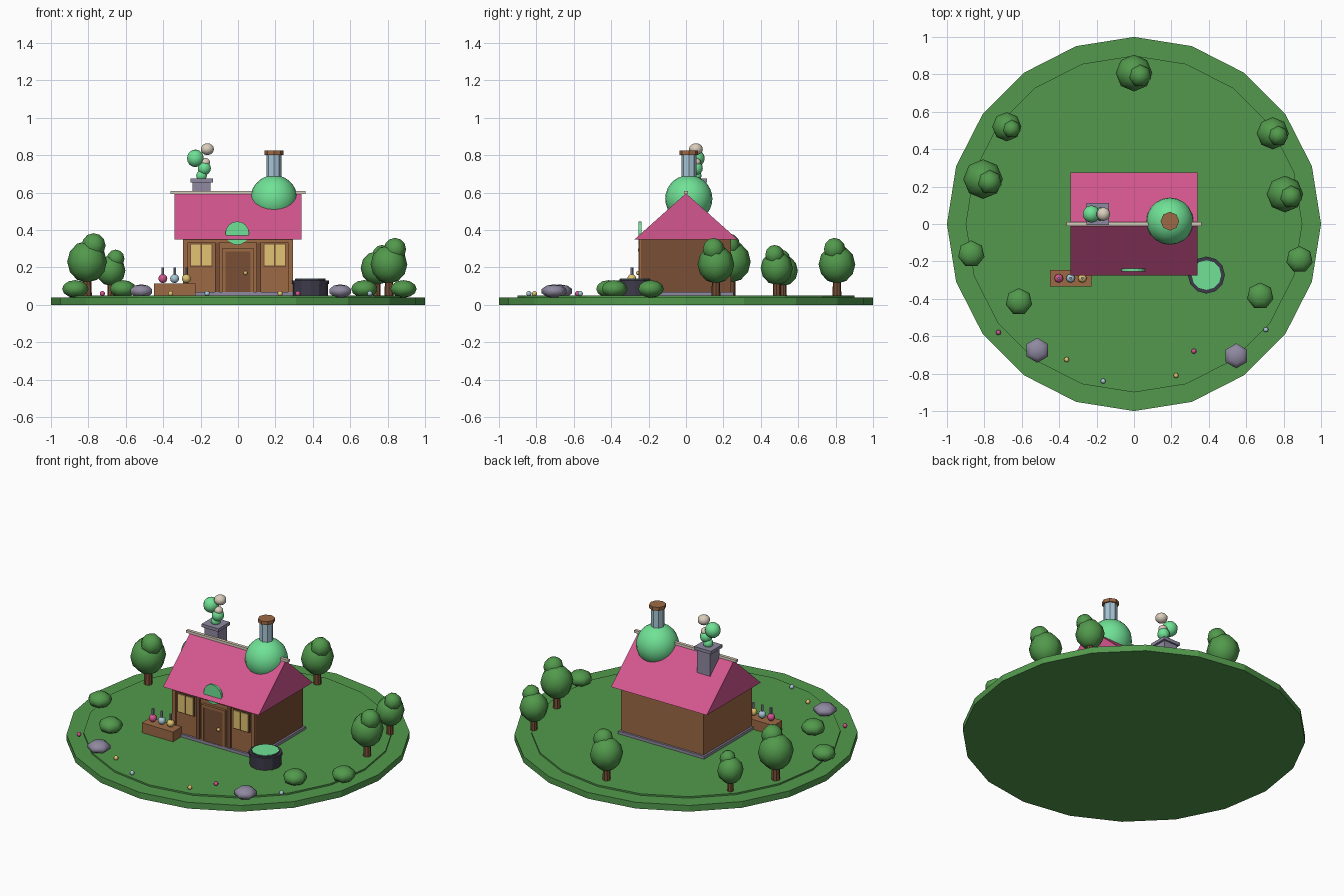
import bpy, bmesh
from math import pi
from mathutils import Matrix, Vector

cube = bpy.data.objects.get("Cube")
if cube:
    bpy.data.objects.remove(cube)


def material(name, rgb):
    """Flat material from 0-255 display values."""
    lin = [((c / 255 + 0.055) / 1.055) ** 2.4 for c in rgb]
    m = bpy.data.materials.new(name)
    m.use_nodes = True
    m.diffuse_color = (*lin, 1)
    m.node_tree.nodes["Principled BSDF"].inputs["Base Color"].default_value = (*lin, 1)
    return m


grass = material("grass green", (82, 153, 76))
slime = material("potion green", (112, 226, 150))
pink = material("roof pink", (212, 86, 143))
timber = material("timber brown", (158, 106, 70))
wall = material("wall brown", (120, 79, 53))
stone = material("stone grey", (143, 137, 160))
iron = material("iron black", (60, 58, 73))
cream = material("cream", (218, 206, 188))
yellow = material("lamp yellow", (226, 196, 114))
glass = material("pale glass", (168, 198, 214))


def finish(name, bm, mat, smooth=False):
    for f in bm.faces:
        f.smooth = smooth
    me = bpy.data.meshes.new(name)
    bm.to_mesh(me)
    bm.free()
    me.materials.append(mat)
    ob = bpy.data.objects.new(name, me)
    bpy.context.collection.objects.link(ob)
    return ob


def box(name, mat, x, y, z):
    """Box from (min, max) pairs."""
    bm = bmesh.new()
    lo, hi = Vector((x[0], y[0], z[0])), Vector((x[1], y[1], z[1]))
    size = Matrix.Diagonal((*(hi - lo), 1))
    bmesh.ops.create_cube(bm, size=1, matrix=Matrix.Translation((lo + hi) / 2) @ size)
    return finish(name, bm, mat)


def cyl(name, mat, x, y, z0, z1, r0, r1=None, sides=8):
    bm = bmesh.new()
    bmesh.ops.create_cone(bm, cap_ends=True, segments=sides, radius1=r0,
                          radius2=r0 if r1 is None else r1, depth=z1 - z0,
                          matrix=Matrix.Translation((x, y, (z0 + z1) / 2)))
    return finish(name, bm, mat)


def ball(name, mat, x, y, z, r, flat=1, segs=8, rings=6):
    bm = bmesh.new()
    bmesh.ops.create_uvsphere(bm, u_segments=segs, v_segments=rings, radius=r,
                              matrix=Matrix.Translation((x, y, z)) @ Matrix.Diagonal((1, 1, flat, 1)))
    return finish(name, bm, mat, True)


# Ground
cyl("ground_base", grass, 0, 0, 0, 0.04, 1, sides=20)
cyl("ground_top", grass, 0, 0, 0.04, 0.05, 0.9, sides=20)
G = 0.05

# House body, with the left end wall darker
box("foundation", stone, (-0.306, 0.306), (-0.253, 0.253), (G, 0.068))
walls = box("walls", timber, (-0.294, 0.294), (-0.24, 0.24), (0.068, 0.355))
walls.data.materials.append(wall)
for p in walls.data.polygons:
    p.material_index = int(p.normal.x > 0.5)

# Gable roof
bm = bmesh.new()
ends = [[bm.verts.new((x, y, z)) for y, z in ((-0.275, 0.35), (0.275, 0.35), (0, 0.596))]
        for x in (-0.34, 0.34)]
bm.faces.new(ends[0])
bm.faces.new(ends[1])
for i in range(3):
    j = (i + 1) % 3
    bm.faces.new((ends[0][i], ends[0][j], ends[1][j], ends[1][i]))
bmesh.ops.recalc_face_normals(bm, faces=bm.faces)
finish("roof", bm, pink)
box("ridge_beam", cream, (-0.362, 0.362), (-0.01, 0.01), (0.592, 0.608))

# Timber framing and windows, mirrored left and right
box("top_beam", timber, (-0.294, 0.294), (-0.25, -0.24), (0.332, 0.352))
for side, s in (("left", 1), ("right", -1)):
    def span(a, b):
        return sorted((s * a, s * b))
    box(f"{side}_corner_post", timber, span(0.268, 0.294), (-0.252, -0.24), (0.068, 0.34))
    box(f"{side}_inner_post", wall, span(0.1, 0.122), (-0.25, -0.24), (0.068, 0.335))
    box(f"{side}_window_frame", wall, span(0.137, 0.256), (-0.248, -0.24), (0.202, 0.328))
    for k, a in enumerate((0.143, 0.2)):
        box(f"{side}_window_pane_{k + 1}", yellow, span(a, a + 0.05),
            (-0.254, -0.247), (0.21, 0.322))
    box(f"{side}_door_jamb", timber, span(0.068, 0.085), (-0.255, -0.24), (0.068, 0.3))

# Door
box("door_lintel", timber, (-0.085, 0.085), (-0.256, -0.24), (0.285, 0.302))
box("door", wall, (-0.068, 0.068), (-0.25, -0.24), (0.068, 0.285))
ball("door_knob", yellow, 0.04, -0.256, 0.17, 0.011)

# Round sign tucked under the eave
sign = cyl("round_sign", slime, 0, 0, -0.007, 0.007, 0.063, sides=16)
sign.rotation_euler.x = pi / 2
sign.location = (-0.004, -0.246, 0.383)

# Giant flask on the roof
FX, FY = 0.192, 0.015
ball("flask_bulb", slime, FX, FY, 0.567, 0.126, segs=20, rings=14)
cyl("flask_neck", glass, FX, FY, 0.67, 0.81, 0.04)
cyl("flask_cork", timber, FX, FY, 0.802, 0.824, 0.05)

# Chimney and smoke
CX, CY = -0.195, 0.053
box("chimney", stone, (CX - 0.047, CX + 0.047), (CY - 0.047, CY + 0.047), (0.45, 0.66))
box("chimney_cap", stone, (CX - 0.06, CX + 0.06), (CY - 0.058, CY + 0.058), (0.655, 0.675))
for i, (dx, z, r, mat) in enumerate((
        (0, 0.69, 0.03, slime), (0.015, 0.73, 0.037, slime), (0.02, 0.762, 0.027, cream),
        (-0.033, 0.783, 0.047, slime), (0.031, 0.832, 0.037, cream))):
    ball(f"smoke_puff_{i + 1}", mat, CX + dx, CY, z, r, 0.85 if mat == cream else 1, 10, 8)

# Cauldron
KX, KY = 0.387, -0.273
cyl("cauldron_body", iron, KX, KY, G, 0.115, 0.094, sides=12)
cyl("cauldron_rim", iron, KX, KY, 0.112, 0.13, 0.099, sides=12)
cyl("cauldron_collar", iron, KX, KY, 0.13, 0.138, 0.082, sides=12)
cyl("cauldron_brew", slime, KX, KY, 0.136, 0.14, 0.08, sides=12)

# Potion crate
box("crate", timber, (-0.45, -0.228), (-0.335, -0.247), (G, 0.113))
for i, mat in enumerate((pink, glass, yellow)):
    x = -0.402 + i * 0.063
    ball(f"potion_{i + 1}", mat, x, -0.29, 0.14, 0.024)
    cyl(f"potion_neck_{i + 1}", stone, x, -0.29, 0.155, 0.2, 0.008, sides=6)

# Trees: x, y, crown radius
for i, (x, y, r) in enumerate(((0, 0.807, 0.098), (-0.68, 0.52, 0.078), (-0.807, 0.24, 0.106),
                               (0.742, 0.485, 0.086), (0.807, 0.16, 0.098))):
    z = G + 1.7 * r
    cyl(f"tree_trunk_{i + 1}", wall, x, y, G, z, r * 0.24, r * 0.2)
    ball(f"tree_crown_{i + 1}", grass, x, y, z, r, 1.05)
    ball(f"tree_crown_top_{i + 1}", grass, x + 0.33 * r, y - 0.15 * r, z + 0.82 * r, r * 0.62, segs=7)

# Bushes
for i, (x, y) in enumerate(((-0.615, -0.415), (-0.87, -0.16), (0.675, -0.385), (0.885, -0.19))):
    ball(f"bush_{i + 1}", grass, x, y, 0.085, 0.072, 0.65, 7, 6)

# Rocks
for i, (x, y) in enumerate(((-0.517, -0.675), (0.547, -0.705))):
    ball(f"rock_{i + 1}", stone, x, y, 0.073, 0.07, 0.52, 6, 5)

# Flowers
for i, (x, y, mat) in enumerate(((-0.725, -0.58, pink), (-0.36, -0.725, yellow),
                                 (-0.165, -0.84, glass), (0.225, -0.81, yellow),
                                 (0.32, -0.68, pink), (0.705, -0.565, glass))):
    ball(f"flower_{i + 1}", mat, x, y, 0.06, 0.014)
